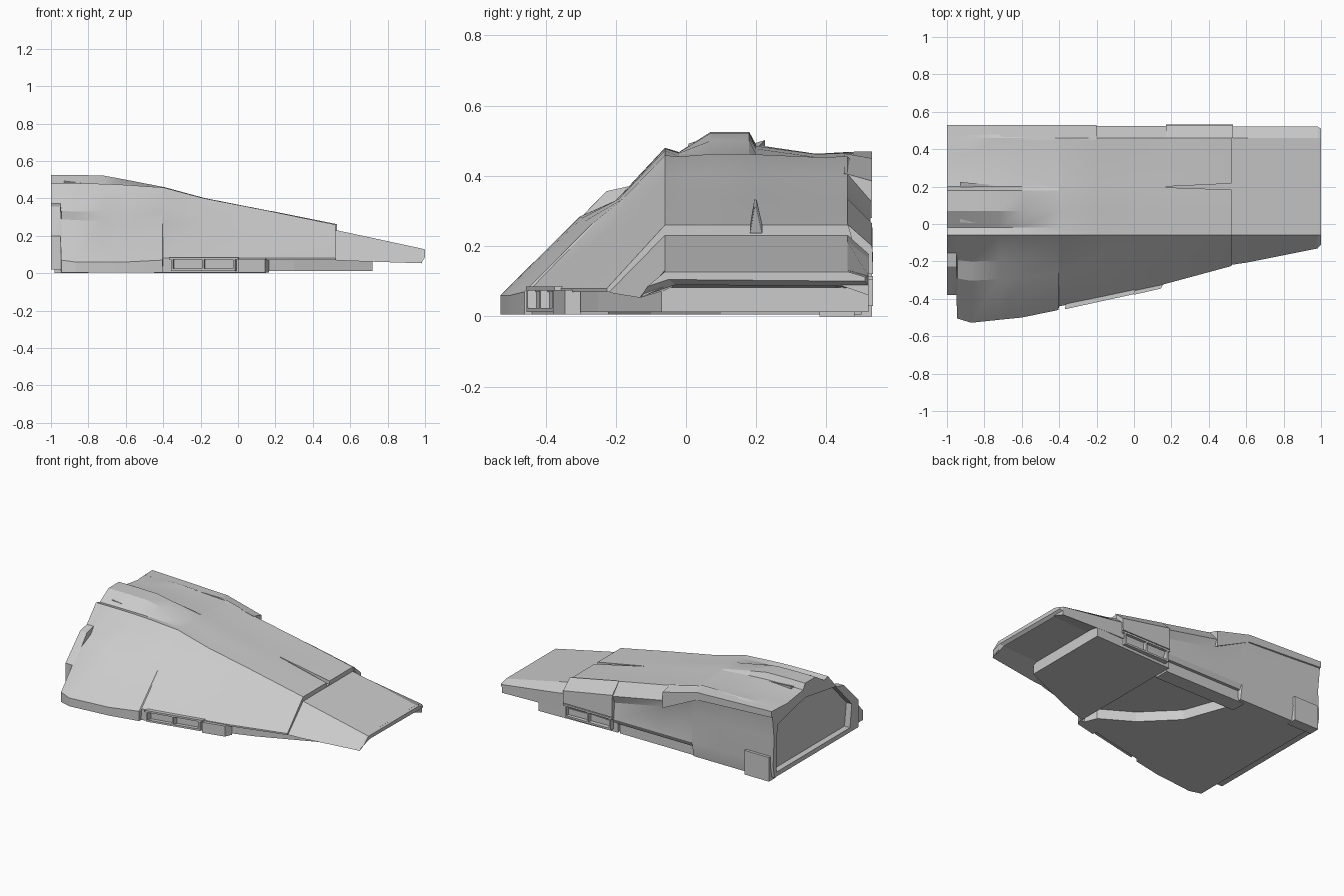
import bpy, bmesh
from mathutils import Vector

if "Cube" in bpy.data.objects:
    bpy.data.objects.remove(bpy.data.objects["Cube"])


def finish(name, bm, smooth=False):
    bmesh.ops.recalc_face_normals(bm, faces=bm.faces)
    me = bpy.data.meshes.new(name)
    bm.to_mesh(me)
    bm.free()
    ob = bpy.data.objects.new(name, me)
    bpy.context.collection.objects.link(ob)
    if smooth:
        bpy.ops.object.select_all(action='DESELECT')
        bpy.context.view_layer.objects.active = ob
        ob.select_set(True)
        bpy.ops.object.shade_smooth_by_angle(angle=0.3)
    return ob


def loft(name, sections, smooth=False):
    """sections: list of (x or list of x, [(y, z), ...])"""
    bm = bmesh.new()
    rings = [[bm.verts.new((x, y, z)) for y, z in pts] for x, pts in sections]
    n = len(rings[0])
    for a, b in zip(rings, rings[1:]):
        for i in range(n):
            j = (i + 1) % n
            bm.faces.new((a[i], a[j], b[j], b[i]))
    bm.faces.new(rings[0])
    bm.faces.new(rings[-1])
    return finish(name, bm, smooth)


def slab(name, outline, z0, z1):
    """Plan outline extruded between two heights."""
    bm = bmesh.new()
    lo = [bm.verts.new((x, y, z0)) for x, y in outline]
    hi = [bm.verts.new((x, y, z1)) for x, y in outline]
    for i in range(len(lo)):
        j = (i + 1) % len(lo)
        bm.faces.new((lo[i], lo[j], hi[j], hi[i]))
    bm.faces.new(lo)
    bm.faces.new(hi)
    return finish(name, bm)


def box(name, x0, x1, y0, y1, z0, z1):
    return slab(name, [(x0, y0), (x1, y0), (x1, y1), (x0, y1)], z0, z1)


def cut(target, cutter):
    m = target.modifiers.new("cut", 'BOOLEAN')
    m.operation = 'DIFFERENCE'
    m.solver = 'EXACT'
    m.object = cutter
    cutter.hide_render = True
    cutter.hide_viewport = True


# Hull cross-section: front foot, bulged slope, ridge line, raised spine, back wall
def section(fy, zb, fz, top, spine, k):
    ry, rz = -0.06, top + 0.012 * k
    def slope(t, dz):
        return (fy + (ry - fy) * t, fz + (rz - fz) * t + dz * k)
    back = top - 0.075 + 0.06 * k
    return [(fy, zb), (fy, fz), slope(.48, .022), slope(.70, -.024), (ry, rz),
            (-0.02, top), (0.07, spine), (0.18, spine), (0.20, top + .02 * k),
            (0.37, top - .005 * k), (0.46, top), (0.525, back),
            (0.505, min(back - .05, .28)), (0.515, .10), (0.50, zb)]


hull = loft("main_hull", [
    (-1.00, section(-.38, .02, .20, .468, .525, 1)),
    (-0.95, section(-.38, .02, .20, .468, .525, 1)),
    (-0.945, section(-.505, .005, .07, .468, .525, 1)),
    (-0.87, section(-.528, .005, .06, .468, .525, 1)),
    (-0.72, section(-.512, .005, .06, .467, .522, .9)),
    (-0.60, section(-.500, .005, .06, .465, .500, .6)),
    (-0.405, section(-.460, .005, .07, .455, .462, .3)),
    (-0.40, section(-.440, .07, .08, .455, .462, .3)),
    (-0.18, section(-.395, .07, .08, .400, .402, 0)),
    (0.15, section(-.325, .07, .08, .336, .337, 0)),
    (0.52, section(-.225, .07, .08, .260, .260, 0)),
], smooth=True)

# Recessed end bulkhead and roof slot
cut(hull, loft("bulkhead_cutter", [
    (x, [(-.29, .05), (-.31, .2), (-.14, .38), (.18, .43), (.47, .36), (.48, .05)])
    for x in (-1.1, -0.96)]))
cut(hull, loft("roof_slot_cutter", [
    (0.17, [(.195, .31), (.195, .5), (.20, .5), (.20, .31)]),
    (0.60, [(.18, .22), (.19, .5), (.205, .5), (.22, .22)])]))

# Nose wedge with hollow-looking underside
loft("nose", [
    (0.51, [(-.22, .07), (-.06, .233), (.46, .233), (.52, .18), (.52, .07), (.42, .08), (-.04, .08)]),
    (0.61, [(-.205, .065), (-.06, .212), (.46, .212), (.52, .165), (.52, .07), (.42, .08), (-.04, .08)]),
    (0.985, [(-.13, .053), (-.06, .131), (.46, .131), (.52, .115), (.52, .06), (.42, .095), (-.04, .095)]),
])
loft("nose_lip", [
    (0.98, [(-.13, .055), (-.06, .132), (.46, .132), (.52, .115), (.52, .085), (-.03, .09)]),
    (1.0, [(-.11, .085), (-.06, .127), (.46, .127), (.51, .112), (.51, .1), (-.05, .105)]),
])

# Underside plates
slab("chin_plate", [(.15, -.30), (.30, -.25), (.72, -.07), (.72, .52), (.15, .50)], .012, .082)
slab("belly_plate", [(-.41, -.44), (.14, -.32), (.10, -.22), (-.10, -.10),
                     (-.30, .10), (-.41, .40)], .005, .072)
box("belly_beam", -.45, .15, .38, .48, .0, .075)

# Back roof flap and corner block
loft("roof_flap", [
    (-1.0, [(.45, .468), (.53, .47), (.53, .43), (.45, .40)]),
    (-0.45, [(.45, .464), (.53, .45), (.53, .40), (.45, .38)]),
    (-0.2, [(.45, .408), (.53, .385), (.53, .28), (.45, .30)])])
box("corner_block", -.98, -.80, .46, .53, .0, .16)
loft("back_side_panel", [
    (.17, [(.46, .334), (.53, .265), (.533, .12), (.5, .12)]),
    (.53, [(.46, .262), (.53, .20), (.533, .12), (.5, .12)])])

# Slatted vents on both long sides
def vent(name, a, b, inward, z0, z1):
    a, b, d = Vector(a), Vector(b), Vector(inward)
    def piece(part, t0, t1, lo, hi, depth=1.0):
        p, q = a.lerp(b, t0), a.lerp(b, t1)
        slab(f"{name}_{part}", [p, q, q + d * depth, p + d * depth], lo, hi)
    piece("top", 0, 1, z1 - .012, z1)
    piece("bottom", .04, .96, z0, z0 + .012)
    for i in range(3):
        t = .03 + i * .45
        piece(f"divider_{i}", t, t + .03, z0, z1)


vent("front_vent", (-.37, -.456), (0, -.375), (.02, .09), .012, .085)
vent("back_vent", (.17, .533), (.53, .533), (0, -.07), .03, .115)
slab("vent_shoulder", [(0, -.378), (.145, -.345), (.165, -.30), (0, -.30)], .005, .075)

# Rear roof ridges
for i, (y, length) in enumerate(((.02, .25), (.205, .33))):
    loft(f"roof_ridge_{i}", [
        (-.93, [(y - .012, .45), (y - .012, .492), (y + .02, .502), (y + .02, .45)]),
        (-.93 + length, [(y - .02, .45), (y - .02, .468), (y - .012, .47), (y - .012, .45)])])
